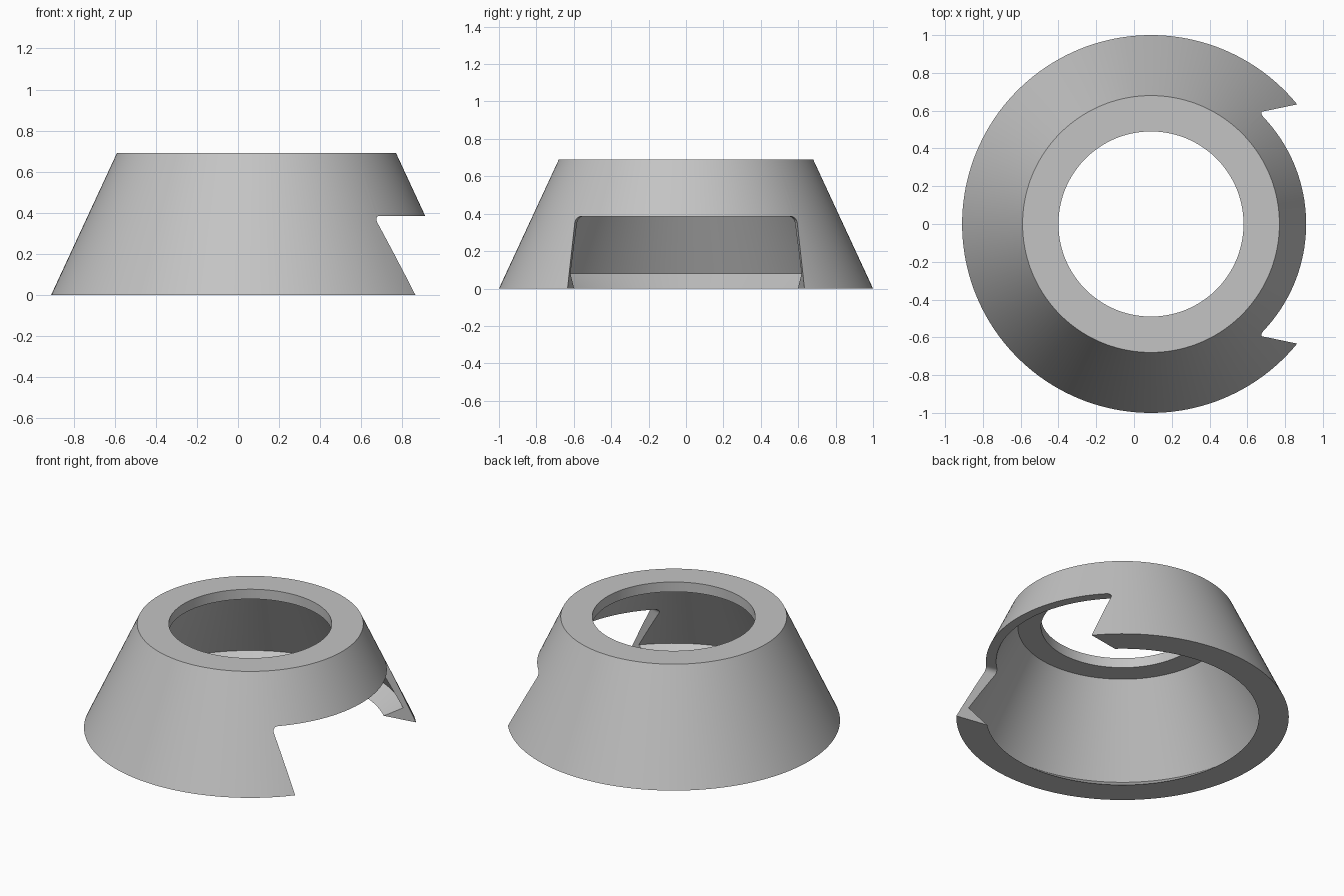
import bpy, bmesh, math

default = bpy.data.objects.get("Cube")
if default:
    bpy.data.objects.remove(default, do_unlink=True)

CENTRE_X = 0.09
SEGMENTS = 160

grey = bpy.data.materials.new("plain_grey")
grey.use_nodes = True
colour = (0.55, 0.55, 0.55, 1)
grey.diffuse_color = colour
grey.node_tree.nodes["Principled BSDF"].inputs["Base Color"].default_value = colour


def make_object(name, bm):
    bmesh.ops.recalc_face_normals(bm, faces=bm.faces)
    mesh = bpy.data.meshes.new(name)
    bm.to_mesh(mesh)
    bm.free()
    mesh.materials.append(grey)
    obj = bpy.data.objects.new(name, mesh)
    obj.location.x = CENTRE_X
    bpy.context.collection.objects.link(obj)
    return obj


def skin(bm, rings, closed):
    """Bridge neighbouring rings of vertices with quads."""
    count = len(rings)
    for i in range(count if closed else count - 1):
        a, b = rings[i], rings[(i + 1) % count]
        for j in range(len(a)):
            k = (j + 1) % len(a)
            bm.faces.new((a[j], a[k], b[k], b[j]))


# Hollow conical collar: revolved wall with a top flange and an inner lip
profile = [(1.0, 0), (0.68, 0.69), (0.49, 0.69), (0.49, 0.625),
           (0.63, 0.625), (0.926, 0.08), (0.82, 0)]
bm = bmesh.new()
rings = []
for r, z in profile:
    angles = [math.tau * i / SEGMENTS for i in range(SEGMENTS)]
    rings.append([bm.verts.new((r * math.cos(a), r * math.sin(a), z)) for a in angles])
skin(bm, rings, True)
collar = make_object("conical_collar", bm)

# Side opening cutter: tapered block with rounded upper corners
TOP, RADIUS, STEPS = 0.385, 0.035, 6


def opening_section(x):
    low = 0.635 - 0.167 * (0.77 - x)
    high = low - 0.01
    half = [(low, -0.1)]
    for i in range(STEPS + 1):
        a = math.pi / 2 * i / STEPS
        half.append((high - RADIUS + RADIUS * math.cos(a),
                     TOP - RADIUS + RADIUS * math.sin(a)))
    return half + [(-y, z) for y, z in reversed(half)]


bm = bmesh.new()
ends = [[bm.verts.new((x, y, z)) for y, z in opening_section(x)] for x in (0.2, 1.2)]
skin(bm, ends, False)
for end in ends:
    bm.faces.new(end)
cutter = make_object("opening_cutter", bm)
cutter.hide_render = True
cutter.hide_set(True)

# Cut the opening and bake the result
cut = collar.modifiers.new("side_opening", 'BOOLEAN')
cut.operation = 'DIFFERENCE'
cut.solver = 'EXACT'
cut.object = cutter
bpy.context.view_layer.objects.active = collar
collar.select_set(True)
bpy.ops.object.modifier_apply(modifier=cut.name)
bpy.data.objects.remove(cutter, do_unlink=True)
bpy.ops.object.shade_smooth_by_angle(angle=math.radians(30))
